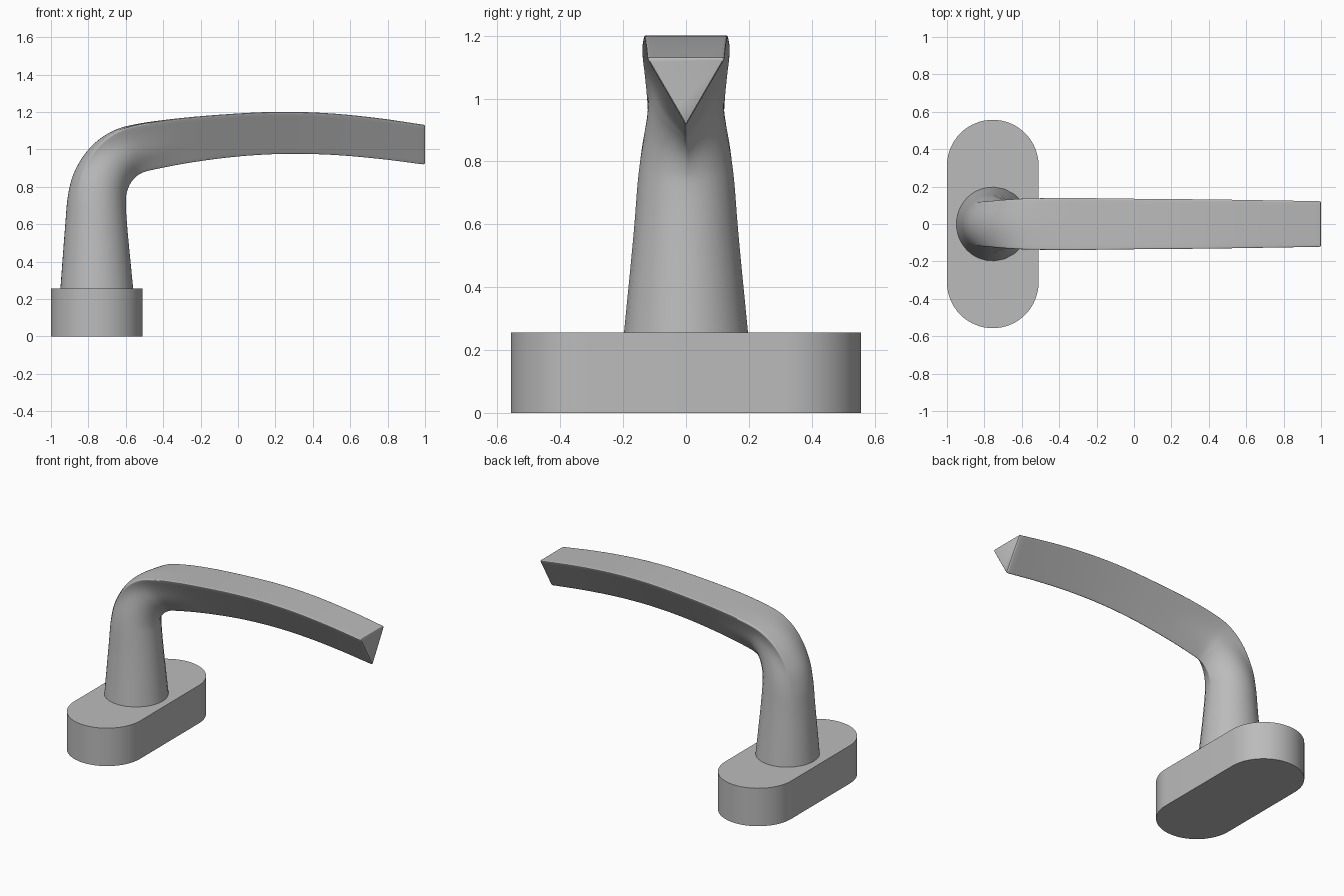
import bpy, bmesh, math
from mathutils import Vector

cube = bpy.data.objects.get("Cube")
if cube:
    bpy.data.objects.remove(cube, do_unlink=True)

metal = bpy.data.materials.new("satin_grey")
metal.use_nodes = True
metal.diffuse_color = (0.5, 0.5, 0.5, 1)
metal.node_tree.nodes["Principled BSDF"].inputs["Base Color"].default_value = (0.5, 0.5, 0.5, 1)


def skin(name, rings, angle):
    """Join rings of points into a capped, smooth-shaded tube."""
    bm = bmesh.new()
    loops = [[bm.verts.new(p) for p in ring] for ring in rings]
    count = len(loops[0])
    for a, b in zip(loops, loops[1:]):
        for i in range(count):
            j = (i + 1) % count
            bm.faces.new((a[i], a[j], b[j], b[i]))
    bm.faces.new(loops[0])
    bm.faces.new(loops[-1])
    bmesh.ops.recalc_face_normals(bm, faces=bm.faces)
    mesh = bpy.data.meshes.new(name)
    bm.to_mesh(mesh)
    bm.free()
    mesh.materials.append(metal)
    obj = bpy.data.objects.new(name, mesh)
    bpy.context.collection.objects.link(obj)
    bpy.ops.object.select_all(action='DESELECT')
    obj.select_set(True)
    bpy.context.view_layer.objects.active = obj
    bpy.ops.object.shade_smooth_by_angle(angle=math.radians(angle))
    return obj


# Mounting base: an upright block with half-round ends
outline = []
for side in (1, -1):
    for i in range(33):
        a = math.pi * i / 32
        outline.append((-0.755 + side * 0.245 * math.cos(a), side * (0.312 + 0.245 * math.sin(a))))
skin("mounting_base", [[(x, y, z) for x, y in outline] for z in (0, 0.255)], 30)


def rounded_triangle(cut=0.1, edge_steps=14, corner_steps=5):
    """Unit section: flat side at u = 1, apex at u = -1."""
    corners = [Vector(c) for c in ((1, 1), (-1, 0), (1, -1))]
    pts = []
    for k, c in enumerate(corners):
        before, after = corners[k - 1], corners[(k + 1) % 3]
        p = c + (before - c).normalized() * cut
        q = c + (after - c).normalized() * cut
        for i in range(corner_steps + 1):
            s = i / corner_steps
            pts.append(p * (1 - s) ** 2 + c * 2 * s * (1 - s) + q * s * s)
        nxt = after + (c - after).normalized() * cut
        pts += [q.lerp(nxt, i / edge_steps) for i in range(1, edge_steps)]
    low, high = min(p.x for p in pts), max(p.x for p in pts)
    wide = max(p.y for p in pts)
    return [Vector((2 * (p.x - low) / (high - low) - 1, p.y / wide)) for p in pts]


triangle = rounded_triangle()
circle = [p.normalized() for p in triangle]

# Lever stations: outer x, z; inner x, z; half width; round-to-triangle blend
stations = [Vector(s) for s in (
    (-0.95, 0.25, -0.56, 0.25, 0.198, 0),
    (-0.925, 0.58, -0.59, 0.56, 0.167, 0),
    (-0.908, 0.76, -0.6, 0.71, 0.156, 0.03),
    (-0.87, 0.89, -0.593, 0.775, 0.152, 0.15),
    (-0.79, 1.01, -0.567, 0.83, 0.148, 0.38),
    (-0.68, 1.093, -0.525, 0.868, 0.145, 0.65),
    (-0.55, 1.134, -0.46, 0.89, 0.142, 0.87),
    (-0.3, 1.168, -0.25, 0.93, 0.139, 1),
    (0, 1.192, 0, 0.962, 0.135, 1),
    (0.25, 1.201, 0.25, 0.976, 0.133, 1),
    (0.5, 1.192, 0.5, 0.971, 0.13, 1),
    (0.75, 1.167, 0.75, 0.95, 0.126, 1),
    (0.99, 1.132, 0.99, 0.92, 0.122, 1))]


def spline(points, steps):
    """Smooth curve through all stations."""
    ext = [points[0] * 2 - points[1]] + points + [points[-1] * 2 - points[-2]]
    out = []
    for a, b, c, d in zip(ext, ext[1:], ext[2:], ext[3:]):
        for i in range(steps):
            t = i / steps
            out.append((b * 2 + (c - a) * t + (a * 2 - b * 5 + c * 4 - d) * t * t
                        + (b * 3 - a - c * 3 + d) * t ** 3) / 2)
    return out + [points[-1]]


def section(s, shrink=1.0, shift=0.0):
    outer, inner = Vector((s[0], 0, s[1])), Vector((s[2], 0, s[3]))
    centre, half = (outer + inner) / 2, (outer - inner) / 2
    blend = min(max(s[5], 0), 1)
    ring = []
    for c, t in zip(circle, triangle):
        p = c.lerp(t, blend) * shrink
        ring.append(centre + half * p.x + Vector((shift, s[4] * p.y, 0)))
    return ring


# Lever: round neck bending into a three-sided grip, with a softened end
rings = [section(s) for s in spline(stations, 7)]
rings.append(section(stations[-1], 0.985, 0.007))
rings.append(section(stations[-1], 0.94, 0.01))
skin("lever_handle", rings, 35)
